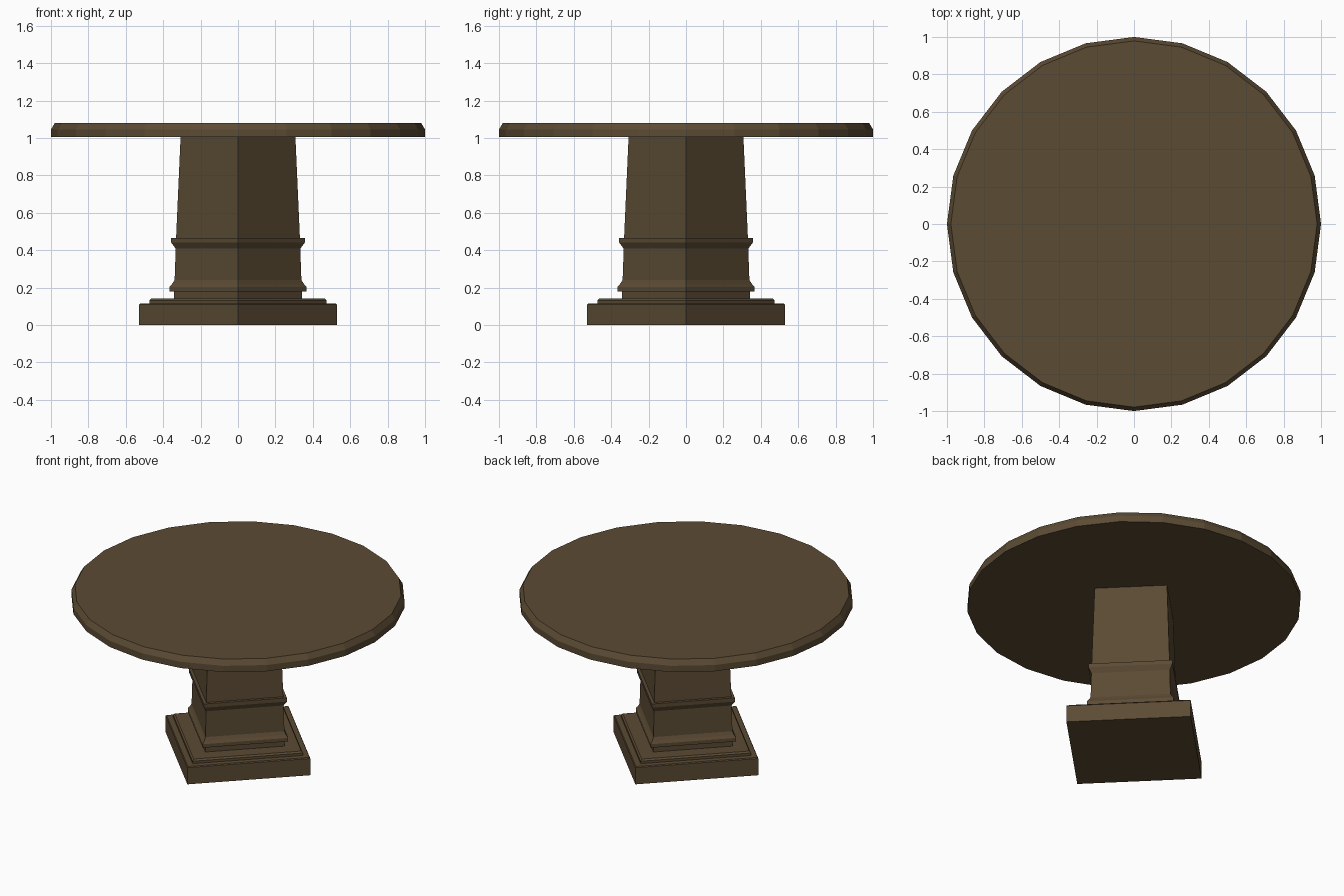
import bpy, math

if "Cube" in bpy.data.objects:
    bpy.data.objects.remove(bpy.data.objects["Cube"])

wood = bpy.data.materials.new("dark_brown_wood")
wood.diffuse_color = (0.105, 0.070, 0.034, 1)
wood.use_nodes = True
wood.node_tree.nodes["Principled BSDF"].inputs["Base Color"].default_value = wood.diffuse_color


def lathe(name, profile, sides):
    """Closed faceted solid from (radius, height) rings, first corner on +x."""
    verts, faces = [], []
    for r, z in profile:
        for i in range(sides):
            a = 2 * math.pi * i / sides
            verts.append((r * math.cos(a), r * math.sin(a), z))
    for k in range(len(profile) - 1):
        for i in range(sides):
            j = (i + 1) % sides
            faces.append((k * sides + i, k * sides + j,
                          (k + 1) * sides + j, (k + 1) * sides + i))
    faces.append(tuple(reversed(range(sides))))
    top = (len(profile) - 1) * sides
    faces.append(tuple(range(top, top + sides)))
    me = bpy.data.meshes.new(name)
    me.from_pydata(verts, [], faces)
    me.materials.append(wood)
    ob = bpy.data.objects.new(name, me)
    bpy.context.collection.objects.link(ob)
    return ob


# Square plinth with a stepped upper slab (corners on the axes)
lathe("plinth", [(0.528, 0), (0.528, 0.11), (0.522, 0.116), (0.474, 0.116),
                 (0.474, 0.132), (0.462, 0.142), (0.34, 0.142)], 4)

# Square tapered column with foot moulding and mid collar
lathe("column", [(0.341, 0.14), (0.341, 0.18), (0.367, 0.18), (0.367, 0.203),
                 (0.352, 0.22), (0.339, 0.24), (0.333, 0.408),
                 (0.357, 0.44), (0.357, 0.465), (0.331, 0.465),
                 (0.307, 1.006)], 4)

# Round 24-sided tabletop with a chamfered upper edge
lathe("tabletop", [(1.0, 1.004), (1.0, 1.045), (0.979, 1.08)], 24)
